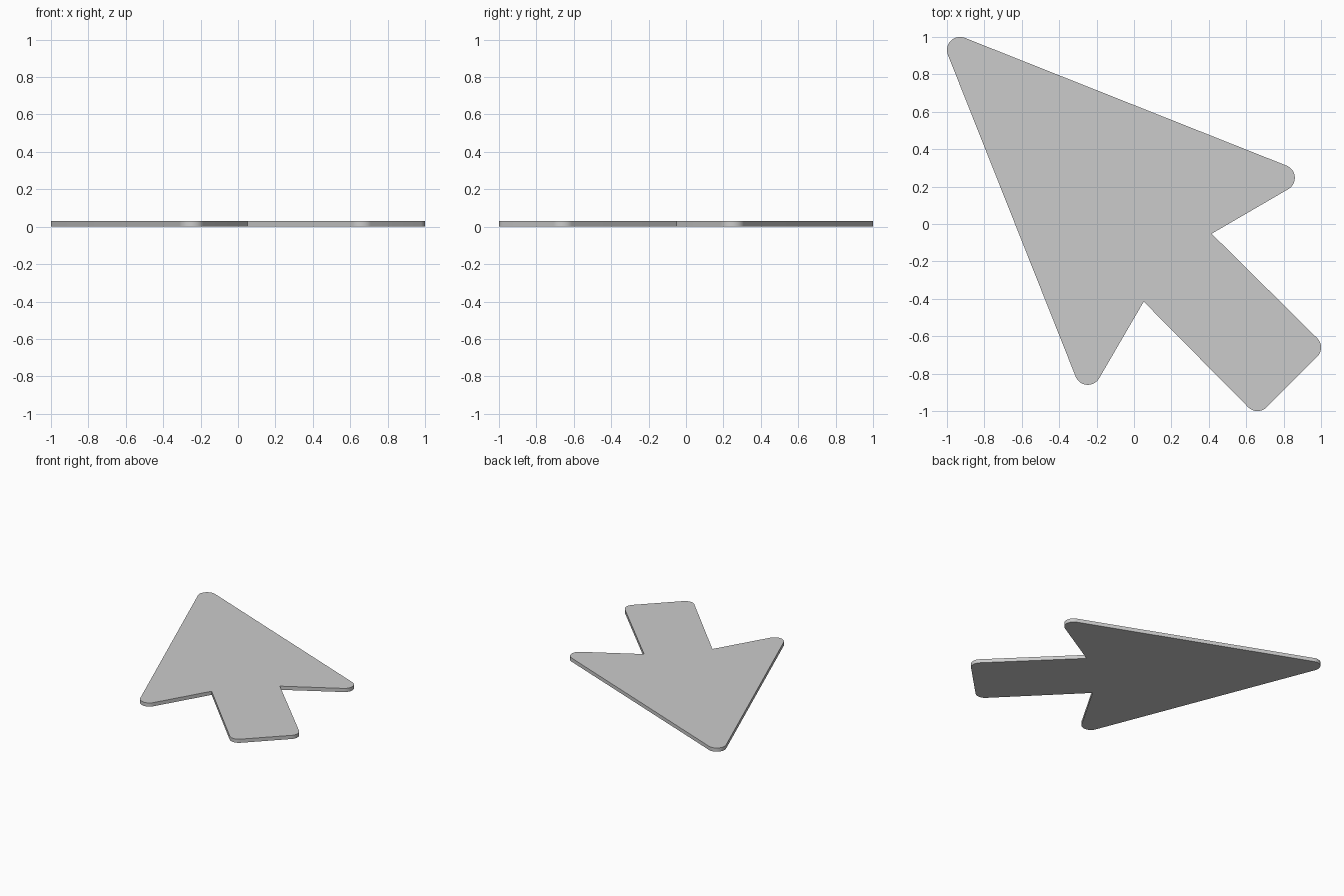
import bpy, bmesh
from math import cos, sin, radians

if "Cube" in bpy.data.objects:
    bpy.data.objects.remove(bpy.data.objects["Cube"])

R, THICK, SEG = 0.07, 0.03, 16


def arc(cx, cy, start, end):
    """Points of a rounded corner, counter-clockwise."""
    angles = [radians(start + (end - start) * i / SEG) for i in range(SEG + 1)]
    return [(cx + R * cos(a), cy + R * sin(a)) for a in angles]


# Right half of the outline: tail corner, notch, wing
half = arc(0.93, -0.66, -45, 45) + [(0.415, -0.052)] + arc(0.79, 0.247, -60, 68.3)
# Pointed tip lies on the symmetry line y = -x
tip = arc(-0.93, 0.93, 68.3, 201.7)
# Left half is the right half mirrored across y = -x
outline = half + tip + [(-y, -x) for x, y in reversed(half)]

# Flat plate extruded from the outline
bm = bmesh.new()
face = bm.faces.new([bm.verts.new((x, y, 0)) for x, y in outline])
top = bmesh.ops.extrude_face_region(bm, geom=[face], use_keep_orig=True)["geom"]
for v in top:
    if isinstance(v, bmesh.types.BMVert):
        v.co.z = THICK
bmesh.ops.recalc_face_normals(bm, faces=bm.faces[:])
mesh = bpy.data.meshes.new("cursor_arrow")
bm.to_mesh(mesh)
bm.free()

arrow = bpy.data.objects.new("cursor_arrow", mesh)
bpy.context.collection.objects.link(arrow)
bpy.context.view_layer.objects.active = arrow
arrow.select_set(True)
bpy.ops.object.shade_smooth_by_angle(angle=radians(30))
